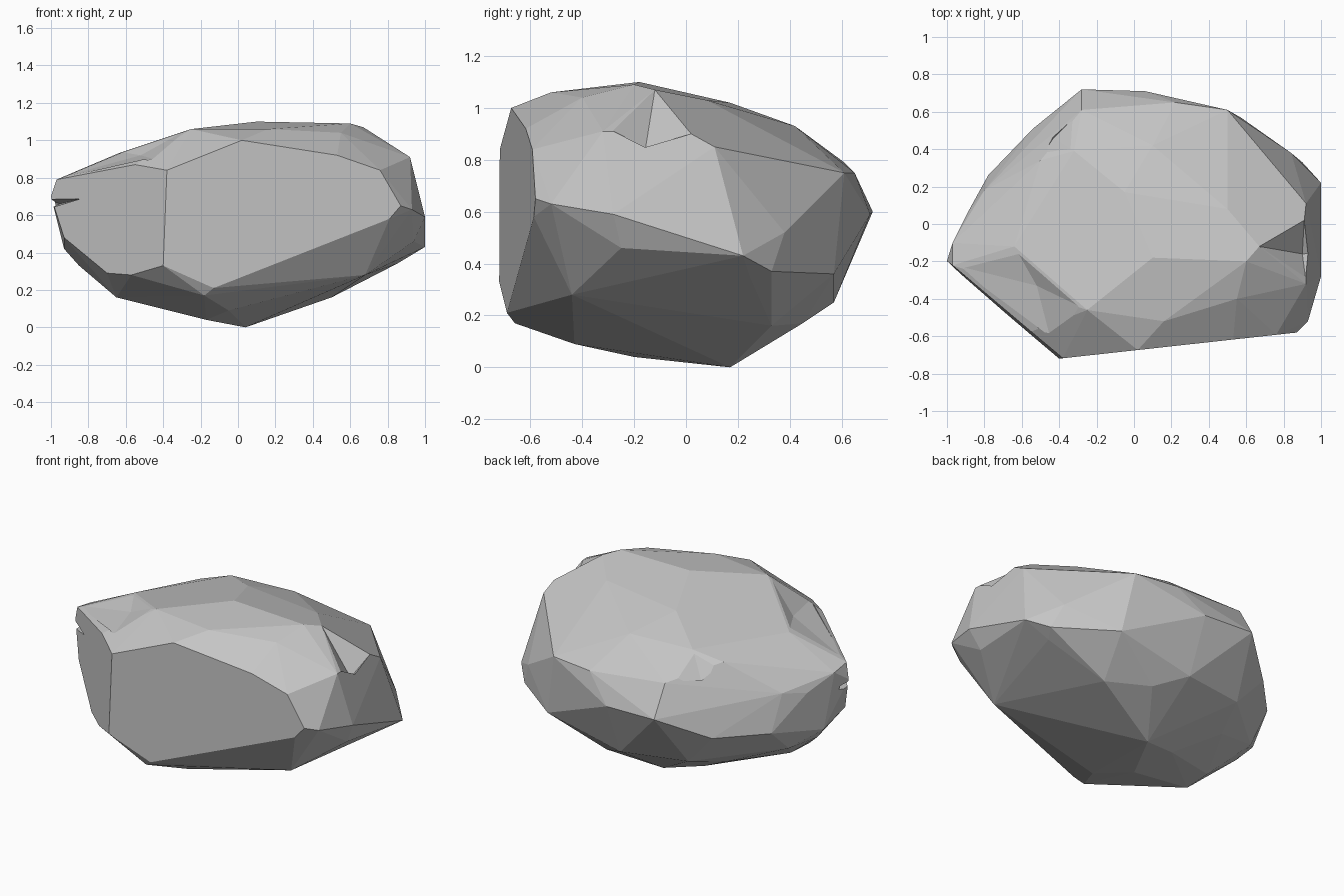
import bpy
import bmesh
import math

cube = bpy.data.objects.get("Cube")
if cube:
    bpy.data.objects.remove(cube, do_unlink=True)

# Single stone colour
stone = bpy.data.materials.new("stone_grey")
stone.use_nodes = True
grey = (0.56, 0.56, 0.56, 1)
stone.diffuse_color = grey
shader = next(n for n in stone.node_tree.nodes if n.type == "BSDF_PRINCIPLED")
shader.inputs["Base Color"].default_value = grey
shader.inputs["Roughness"].default_value = 0.9


def hull_object(name, points, flatten_angle=0):
    """Wrap the corner points in a convex, flat-faced solid."""
    bm = bmesh.new()
    for point in points:
        bm.verts.new(point)
    result = bmesh.ops.convex_hull(bm, input=bm.verts[:])
    inside = [v for v in result["geom_interior"] + result["geom_unused"]
              if isinstance(v, bmesh.types.BMVert) and v.is_valid]
    bmesh.ops.delete(bm, geom=list(set(inside)), context="VERTS")
    if flatten_angle:
        bmesh.ops.dissolve_limit(bm, angle_limit=math.radians(flatten_angle),
                                 verts=bm.verts[:], edges=bm.edges[:])
    bmesh.ops.recalc_face_normals(bm, faces=bm.faces[:])
    mesh = bpy.data.meshes.new(name)
    bm.to_mesh(mesh)
    bm.free()
    mesh.materials.append(stone)
    obj = bpy.data.objects.new(name, mesh)
    bpy.context.scene.collection.objects.link(obj)
    return obj


def chip(target, name, points):
    """Knock a sharp wedge out of the target."""
    cutter = hull_object(name, points)
    cutter.hide_render = True
    cutter.hide_viewport = True
    cutter.display_type = "WIRE"
    cut = target.modifiers.new(name, "BOOLEAN")
    cut.operation = "DIFFERENCE"
    cut.solver = "EXACT"
    cut.object = cutter


# Upright split face at the front: corners given as x and z on one plane
front_outline = [(-.38, .84), (.02, 1), (.53, .92), (.76, .84), (.87, .65),
                 (.81, .58), (.48, .45), (-.13, .21), (-.4, .33)]
front_face = [(x, -.72 + .11 * (x + .4), z) for x, z in front_outline]

# Second split face, turned towards the front right and leaning back a little
side_outline = [(-.55, .87), (-.97, .79), (-1, .7), (-.97, .6), (-.93, .48),
                (-.7, .29), (-.57, .28)]
side_face = [(x, -.72 - .85 * (x + .4) + .03 * (z - .3), z)
             for x, z in side_outline]

# Crown
crown = [(-.25, -.46, 1.06), (.16, -.52, 1.06), (.1, -.18, 1.1),
         (.6, -.2, 1.09), (.55, -.4, 1.04), (.67, -.12, 1.07),
         (.5, .08, 1.03), (-.05, .17, 1.02), (.1, .42, .93),
         (-.64, -.12, .93), (-.5, .34, .88), (-.32, .39, .93),
         (-.28, .61, .79), (.22, .65, .75), (.5, .61, .75)]

# Left flank
left_flank = [(.92, -.32, .91), (.91, .02, .9), (.92, .11, .85),
              (.79, .27, .82), (.93, -.52, .63), (1, -.28, .59),
              (1, .22, .43), (.94, -.25, .46), (.85, .25, .34),
              (.84, .38, .52), (.68, -.44, .28), (.9, .33, .37),
              (.57, .57, .36)]

# Back and right flank
back_flank = [(.06, .71, .59), (-.28, .72, .6), (-.54, .51, .47),
              (-.6, .38, .67), (-.8, .18, .7), (-.89, .06, .68),
              (-.97, -.1, .77), (-.93, -.05, .42), (-.78, .26, .47),
              (-.79, .1, .32)]

# Underside
underside = [(.04, .17, 0), (.5, .33, .16), (-.05, -.43, .09),
             (-.17, -.2, .04), (-.2, .1, .05), (-.18, -.66, .17),
             (-.65, -.3, .16), (-.65, -.12, .17), (-.85, -.1, .33),
             (-.45, .25, .2), (-.36, .49, .27), (.24, .45, .17),
             (.06, .57, .25)]

boulder = hull_object("boulder", front_face + side_face + crown + left_flank
                      + back_flank + underside, flatten_angle=2)

# Broken notches at both ends
chip(boulder, "left_notch_cutter",
     [(.67, -.12, 1.07), (.91, .02, .9), (.9, -.16, .82),
      (.92, -.31, .93), (1.2, -.14, 1.1)])
chip(boulder, "right_crack_cutter",
     [(-.83, -.36, .69), (-1.1, -.32, .72), (-1.1, -.32, .6),
      (-.95, -.1, .66)])

# Shallow hollows beside the crown
chip(boulder, "front_hollow_cutter",
     [(-.64, -.12, .94), (-.25, -.46, 1.07), (-.96, -.22, .8),
      (-.52, -.33, .92), (-.45, -.6, .9), (-.7, -.4, 1.2)])
chip(boulder, "back_hollow_cutter",
     [(-.32, .39, .94), (-.51, .34, .9), (-.29, .6, .81),
      (-.43, .46, .78), (-.5, .6, 1.1)])
